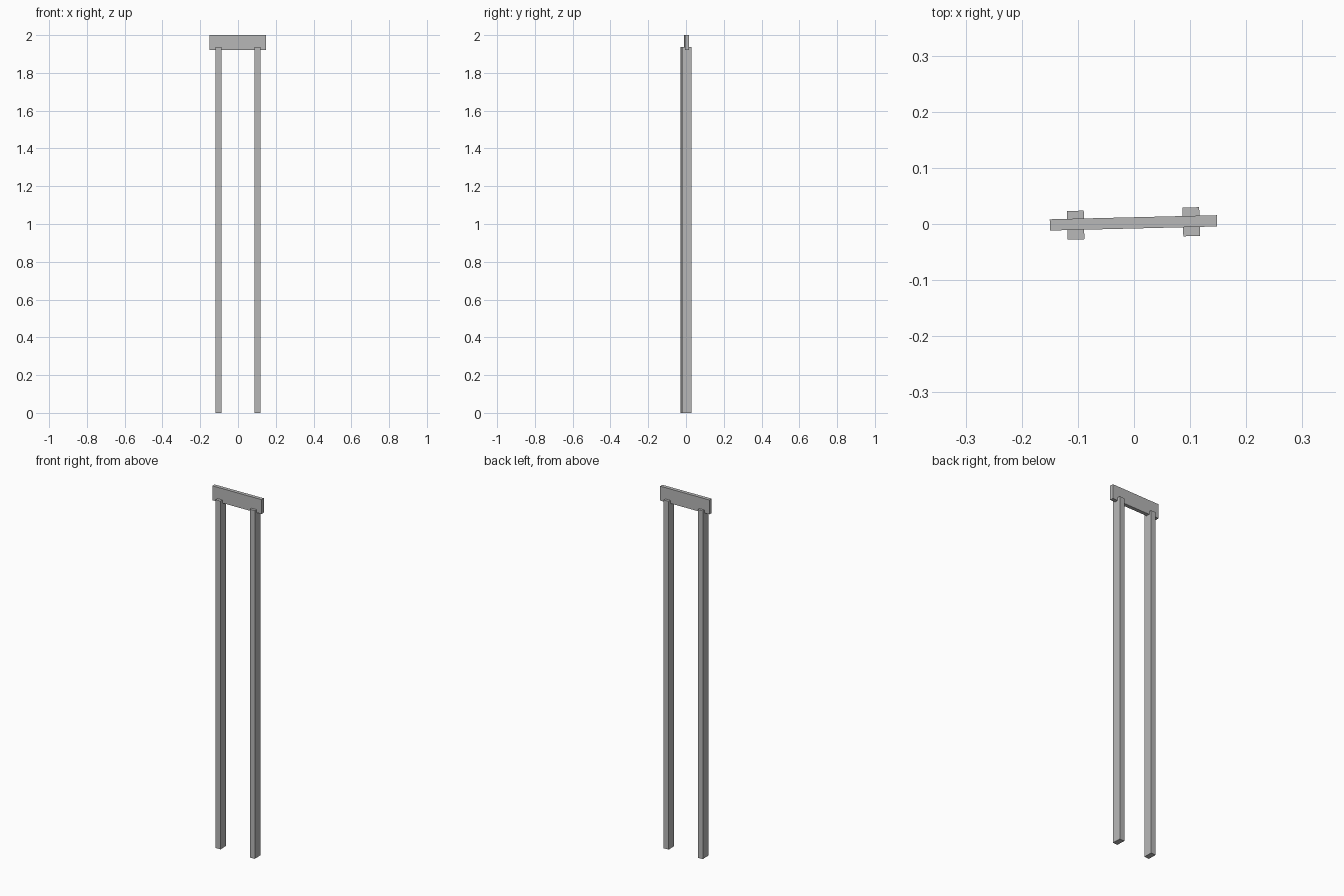
import bpy
from math import radians

cube = bpy.data.objects.get("Cube")
if cube:
    bpy.data.objects.remove(cube, do_unlink=True)

# Single plain grey
GREY = (0.48, 0.48, 0.48, 1)
grey = bpy.data.materials.new("grey_wood")
grey.use_nodes = True
grey.diffuse_color = GREY
grey.node_tree.nodes["Principled BSDF"].inputs["Base Color"].default_value = GREY


def board(name, size, x, y, bottom, turn):
    """Straight board standing on the given height, turned about z."""
    bpy.ops.mesh.primitive_cube_add(
        size=1, location=(x, y, bottom + size[2] / 2), rotation=(0, 0, radians(turn)))
    obj = bpy.context.object
    obj.name = name
    obj.scale = size
    bpy.ops.object.transform_apply(location=False, rotation=False, scale=True)
    obj.data.materials.append(grey)
    return obj


# Two tall posts, slightly turned
POST = (0.03, 0.051, 1.937)
board("right_post", POST, -0.104, -0.002, 0, 1.3)
board("left_post", POST, 0.102, 0.004, 0, 2)

# Thin cross board let into the post tops
board("cross_board", (0.298, 0.02, 0.08), -0.001, 0.002, 1.92, 1.4)
